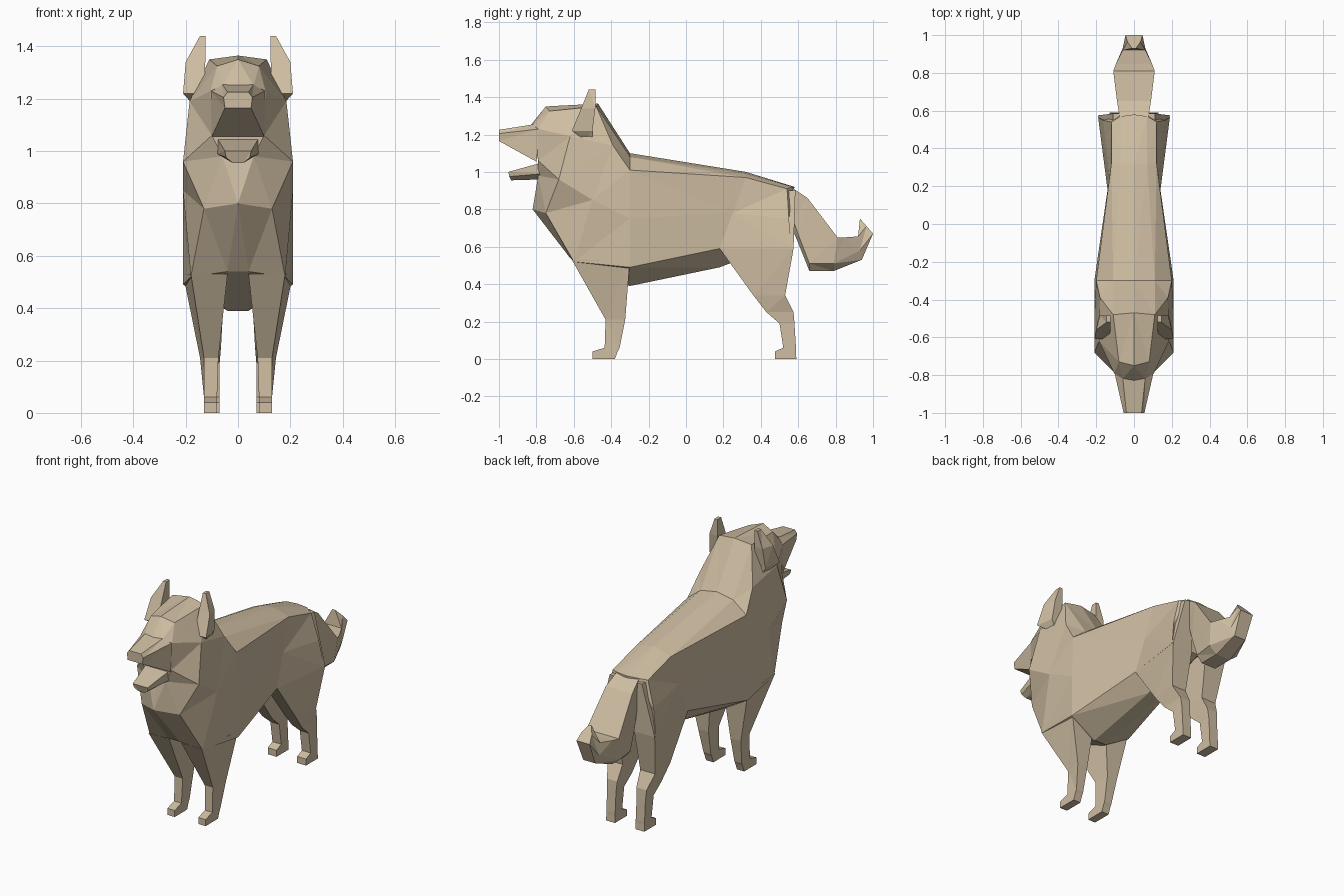
import bpy
import bmesh

default_cube = bpy.data.objects.get("Cube")
if default_cube:
    bpy.data.objects.remove(default_cube, do_unlink=True)

# Single fur colour
FUR = (0.62, 0.51, 0.36, 1.0)
fur = bpy.data.materials.new("tan_fur")
fur.use_nodes = True
fur.diffuse_color = FUR
fur.node_tree.nodes["Principled BSDF"].inputs["Base Color"].default_value = FUR


def loft(name, rings, mirrored=False):
    """Skin a list of equally sized closed rings, with a cap at both ends."""
    bm = bmesh.new()
    rows = [[bm.verts.new(point) for point in ring] for ring in rings]
    for row, following in zip(rows, rows[1:]):
        for i in range(len(row)):
            j = (i + 1) % len(row)
            bm.faces.new((row[i], row[j], following[j], following[i]))
    bm.faces.new(rows[0])
    bm.faces.new(rows[-1])
    bmesh.ops.remove_doubles(bm, verts=bm.verts, dist=0.001)
    # Split bent quads so that the facets stay crisp and flat
    bmesh.ops.triangulate(bm, faces=bm.faces)
    bmesh.ops.recalc_face_normals(bm, faces=bm.faces)
    mesh = bpy.data.meshes.new(name)
    bm.to_mesh(mesh)
    bm.free()
    mesh.materials.append(fur)
    obj = bpy.data.objects.new(name, mesh)
    bpy.context.scene.collection.objects.link(obj)
    if mirrored:
        mirror = obj.modifiers.new("both_sides", "MIRROR")
        mirror.use_axis[0] = True
        mirror.use_mirror_merge = False
    return obj


def symmetric(half):
    """Close a half outline, given from top to bottom, across the middle."""
    return list(half) + [(-x, y, z) for x, y, z in reversed(half)]


def limb_ring(z, inner, outer, front, back, flare=0.0):
    """Level four-sided ring; flare widens the outer back corner."""
    return [
        (inner, front, z),
        (outer, front, z),
        (outer + flare, back, z),
        (inner, back, z),
    ]


def limb(name, stations):
    return loft(name, [limb_ring(*station) for station in stations], mirrored=True)


# Body and head: half outlines run spine, skull, crown, side, low flank, belly
rump = [(0, .58, .92), (.07, .57, .92), (.12, .54, .91),
        (.165, .55, .75), (.19, .565, .59), (.04, .52, .62)]
loin = [(0, .32, 1), (.07, .32, .99), (.12, .32, .97),
        (.13, .25, .78), (.14, .18, .59), (.04, .18, .49)]
withers = [(0, -.3, 1.1), (.11, -.3, 1.08), (.2, -.3, 1.01),
           (.21, -.3, .75), (.21, -.3, .49), (.04, -.3, .39)]
nape = [(0, -.47, 1.365), (.11, -.48, 1.35), (.18, -.39, 1.14),
        (.21, -.5, .85), (.18, -.6, .52), (.04, -.62, .54)]
brow = [(0, -.75, 1.35), (.08, -.73, 1.325), (.185, -.62, 1.19),
        (.21, -.68, .96), (.13, -.75, .78), (0, -.82, .8)]
face = [(0, -.83, 1.25), (.06, -.82, 1.25), (.105, -.79, 1.23),
        (.1, -.79, 1.06), (.06, -.79, .98), (0, -.79, .96)]
loft("body_and_head", [symmetric(part) for part in
                       (rump, loin, withers, nape, brow, face)])

# Upper muzzle
muzzle_base = [(.06, -.81, 1.255), (.105, -.78, 1.23), (.1, -.8, 1.055)]
muzzle_tip = [(.04, -1, 1.225), (.055, -1, 1.205), (.05, -1, 1.165)]
loft("muzzle", [symmetric(muzzle_base), symmetric(muzzle_tip)])

# Open lower jaw
jaw_base = [(.08, -.77, 1.05), (.08, -.77, .99), (.03, -.77, .96)]
jaw_tip = [(.05, -.95, 1), (.045, -.945, .975), (.02, -.935, .955)]
loft("lower_jaw", [symmetric(jaw_base), symmetric(jaw_tip)])

# Ears
limb("ears", [
    (1.17, .14, .165, -.54, -.5),
    (1.22, .13, .21, -.61, -.5, -.02),
    (1.34, .125, .2, -.56, -.485, -.02),
    (1.44, .125, .145, -.52, -.485),
])

# Front legs with paws
limb("front_legs", [
    (.53, .04, .18, -.61, -.3, .03),
    (.21, .075, .13, -.43, -.325, .015),
    (.06, .08, .13, -.435, -.355),
    (.04, .08, .13, -.5, -.365),
    (0, .08, .13, -.5, -.38),
])

# Hind legs with thighs and paws
limb("hind_legs", [
    (.9, .06, .11, .46, .585),
    (.59, .05, .14, .18, .575, .05),
    (.34, .06, .145, .36, .53, .015),
    (.25, .065, .135, .43, .575),
    (.19, .07, .13, .5, .58),
    (.06, .07, .13, .52, .588),
    (.04, .07, .13, .475, .588),
    (0, .07, .13, .475, .59),
])

# Tail: half outlines run top, side, keel
tail_root = [(.075, .56, .92), (.07, .57, .75), (.04, .57, .69)]
tail_upper = [(.09, .65, .86), (.08, .61, .64), (.045, .6, .62)]
tail_bend = [(.11, .81, .65), (.085, .66, .51), (.05, .66, .47)]
tail_lower = [(.095, .85, .65), (.1, .79, .51), (.05, .79, .47)]
tail_hook = [(.06, .92, .655), (.06, .93, .58), (.04, .94, .53)]
tail_tip = [(.01, .93, .75), (.035, .965, .71), (.045, 1, .67)]
loft("tail", [symmetric(part) for part in
              (tail_root, tail_upper, tail_bend, tail_lower, tail_hook, tail_tip)])
